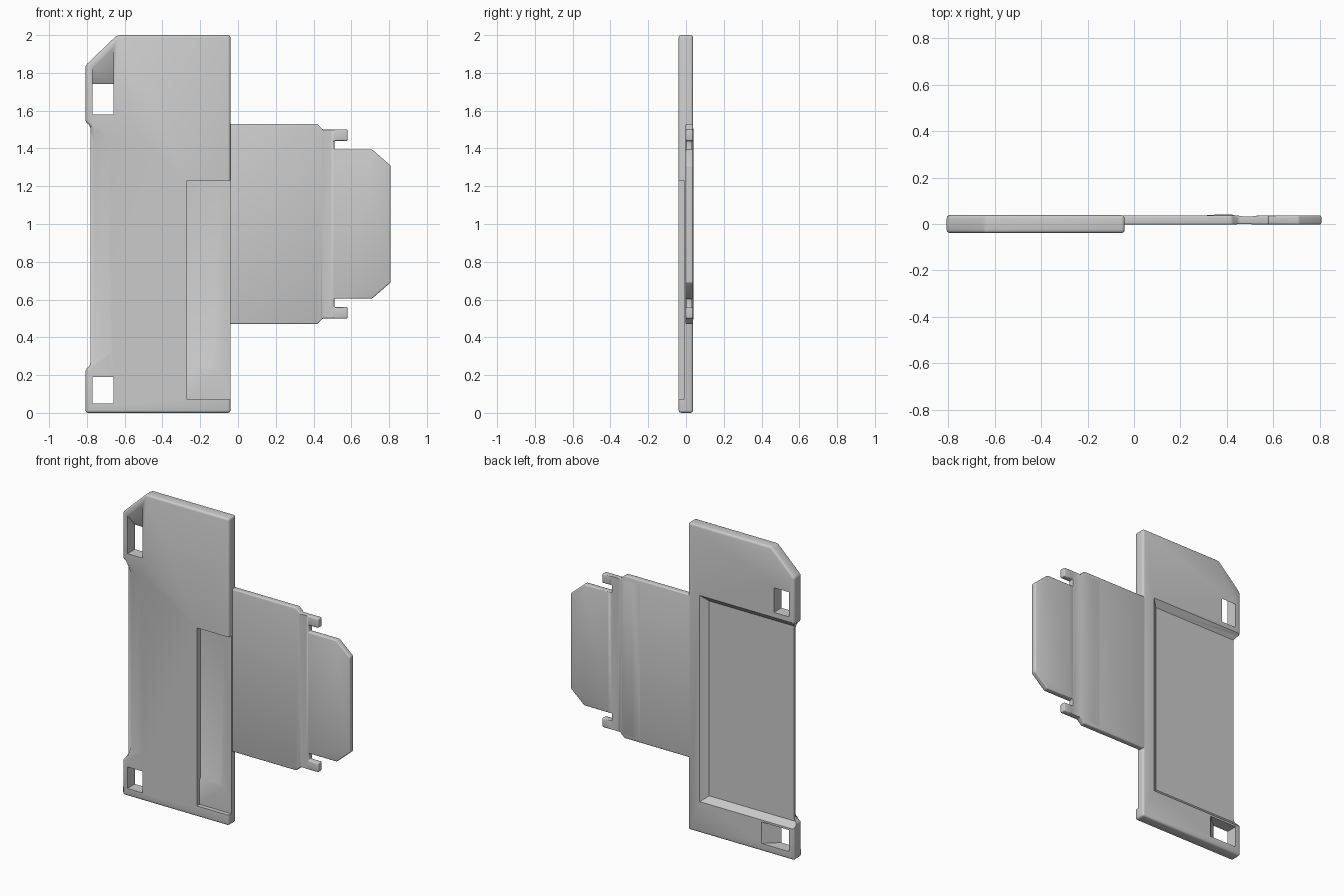
import bpy, bmesh

if "Cube" in bpy.data.objects:
    bpy.data.objects.remove(bpy.data.objects["Cube"])


def loft(name, front, back, y0, y1):
    """Solid between two (x, z) outlines lying at depths y0 and y1."""
    bm = bmesh.new()
    a = [bm.verts.new((x, y0, z)) for x, z in front]
    b = [bm.verts.new((x, y1, z)) for x, z in back]
    bm.faces.new(a)
    bm.faces.new(b[::-1])
    n = len(a)
    for i in range(n):
        j = (i + 1) % n
        bm.faces.new((a[j], a[i], b[i], b[j]))
    bmesh.ops.recalc_face_normals(bm, faces=bm.faces[:])
    me = bpy.data.meshes.new(name)
    bm.to_mesh(me)
    bm.free()
    ob = bpy.data.objects.new(name, me)
    bpy.context.collection.objects.link(ob)
    return ob


def rect(x0, x1, z0, z1):
    return [(x0, z0), (x1, z0), (x1, z1), (x0, z1)]


def apply_all(ob):
    bpy.ops.object.select_all(action='DESELECT')
    bpy.context.view_layer.objects.active = ob
    ob.select_set(True)
    for m in list(ob.modifiers):
        bpy.ops.object.modifier_apply(modifier=m.name)


def soften(ob, width):
    m = ob.modifiers.new("soft_edges", 'BEVEL')
    m.width = width
    m.segments = 3
    m.limit_method = 'ANGLE'
    apply_all(ob)


def cut(ob, front, back, y0, y1):
    c = loft("cutter", front, back, y0, y1)
    c.hide_render = True
    m = ob.modifiers.new("cut", 'BOOLEAN')
    m.operation = 'DIFFERENCE'
    m.solver = 'EXACT'
    m.object = c
    apply_all(ob)
    bpy.data.objects.remove(c)


def smooth(ob):
    bpy.ops.object.select_all(action='DESELECT')
    bpy.context.view_layer.objects.active = ob
    ob.select_set(True)
    bpy.ops.object.shade_smooth_by_angle(angle=0.6)


# Tall body plate with a clipped corner
outline = [(-0.807, 0), (-0.04, 0), (-0.04, 2), (-0.64, 2), (-0.807, 1.84),
           (-0.807, 1.54), (-0.782, 1.52), (-0.782, 0.25), (-0.807, 0.23)]
body = loft("body_plate", outline, outline, -0.039, 0.038)
soften(body, 0.014)

# Large recess in the back with gentle slopes, open at the left edge
cut(body, rect(-0.95, -0.17, 0.24, 1.51), rect(-0.95, -0.11, 0.19, 1.56), 0.004, 0.05)
# Chamfered grip edge on the front left, tapering off at both ends
cut(body, [(-0.95, 0.25), (-0.77, 0.25), (-0.67, 0.31), (-0.67, 1.46), (-0.77, 1.52), (-0.95, 1.52)],
    [(-0.95, 0.26), (-0.79, 0.26), (-0.76, 0.33), (-0.76, 1.44), (-0.79, 1.51), (-0.95, 1.51)],
    -0.043, -0.01)
# Front slot open to the right, with a deeper channel
slot = rect(-0.27, 0.1, 0.07, 1.23)
cut(body, slot, slot, -0.06, -0.011)
cut(body, rect(-0.27, -0.08, 0.22, 1.23), rect(-0.27, -0.13, 0.24, 1.23), -0.013, -0.003)

# Upper strap hole: ramped, clipped top towards the front
cut(body, [(-0.77, 1.58), (-0.66, 1.58), (-0.66, 1.93), (-0.77, 1.83)],
    rect(-0.77, -0.66, 1.58, 1.74), -0.0392, 0.0382)
# Lower strap hole: ramped sideways towards the back
cut(body, rect(-0.77, -0.66, 0.05, 0.19), rect(-0.77, -0.57, 0.05, 0.19), -0.0392, 0.0382)
smooth(body)

# Tongue with two side hooks, mirrored about z = 1
half = [(-0.1, 0.47), (0.42, 0.47), (0.45, 0.5), (0.58, 0.5), (0.58, 0.56),
        (0.51, 0.56), (0.51, 0.605), (0.71, 0.605), (0.807, 0.69)]
shape = half + [(x, 2 - z) for x, z in reversed(half)]
tongue = loft("tongue", shape, shape, -0.002, 0.037)
soften(tongue, 0.007)
# Very shallow bend across the tongue, on both faces
cut(tongue, rect(0.47, 0.51, 0.3, 1.7), rect(0.43, 0.55, 0.3, 1.7), 0.033, 0.039)
cut(tongue, rect(0.42, 0.53, 0.3, 1.7), rect(0.46, 0.49, 0.3, 1.7), -0.004, 0.001)
smooth(tongue)

# Low ridge on the back of the tongue
ridge = loft("tongue_ridge", rect(0.29, 0.44, 0.49, 1.51), rect(0.36, 0.42, 0.5, 1.5), 0.036, 0.041)
smooth(ridge)
